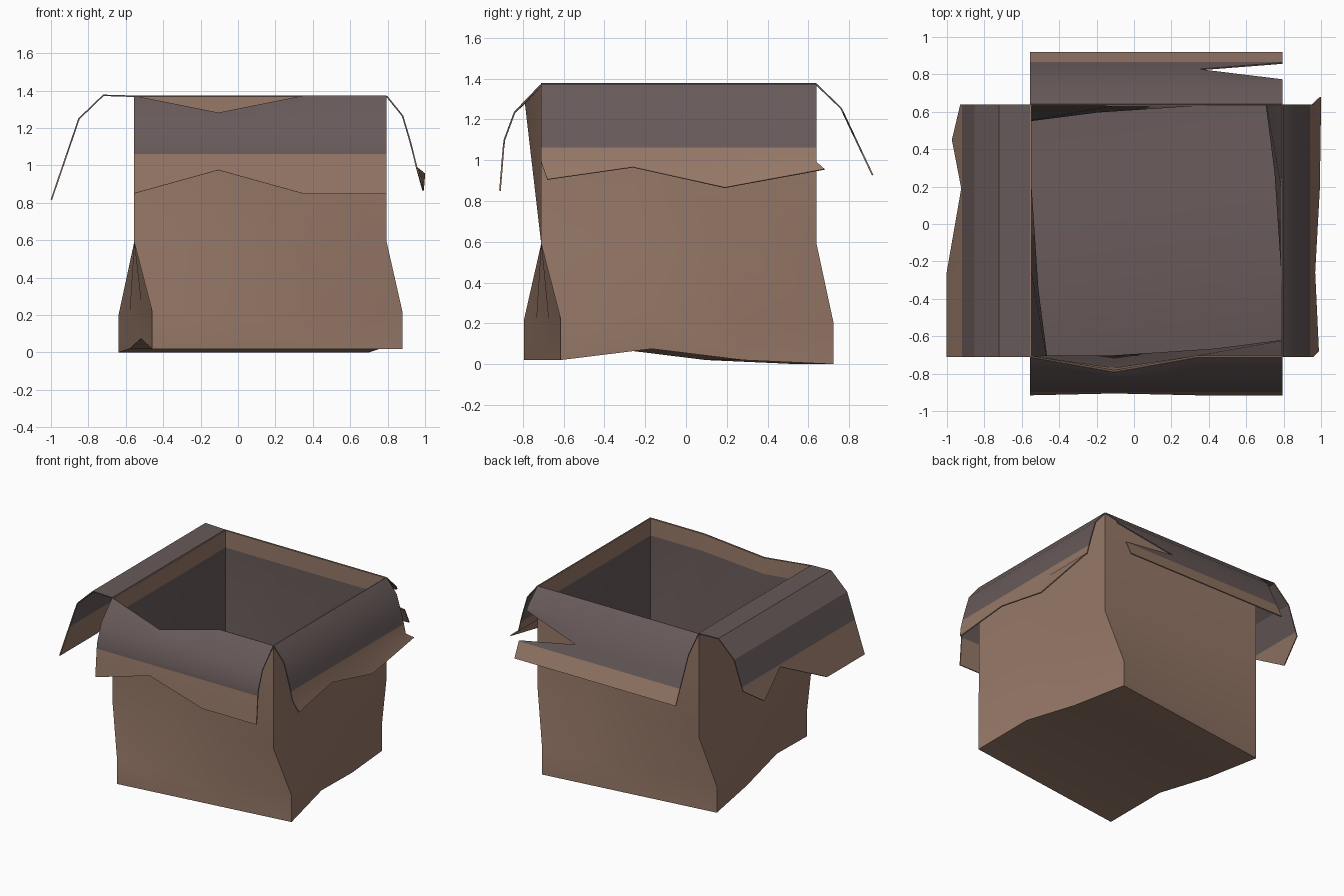
import bpy, bmesh, math
from mathutils import Vector, Matrix

if "Cube" in bpy.data.objects:
    bpy.data.objects.remove(bpy.data.objects["Cube"])


def material(name, rgb):
    m = bpy.data.materials.new(name)
    m.diffuse_color = (*rgb, 1)
    m.use_nodes = True
    m.node_tree.nodes["Principled BSDF"].inputs["Base Color"].default_value = m.diffuse_color
    return m


BROWN = material("cardboard brown", (0.305, 0.188, 0.137))
GREY = material("inner grey brown", (0.138, 0.101, 0.101))

X0, X1, Y0, Y1, TOP = -0.555, 0.795, -0.71, 0.64, 1.37
XS = [X0, -0.105, 0.345, X1]
YS = [Y0, -0.26, 0.19, Y1]


def finish(name, bm, mats, offset, mat_shift=0):
    """Turn a sheet into thin board and shade it."""
    bmesh.ops.remove_doubles(bm, verts=bm.verts, dist=0.0005)
    me = bpy.data.meshes.new(name)
    bm.to_mesh(me)
    bm.free()
    ob = bpy.data.objects.new(name, me)
    bpy.context.collection.objects.link(ob)
    for m in mats:
        me.materials.append(m)
    mod = ob.modifiers.new("board", 'SOLIDIFY')
    mod.thickness = 0.008
    mod.offset = offset
    mod.material_offset = mat_shift
    bpy.ops.object.select_all(action='DESELECT')
    ob.select_set(True)
    bpy.context.view_layer.objects.active = ob
    bpy.ops.object.modifier_apply(modifier=mod.name)
    bpy.ops.object.shade_smooth_by_angle(angle=math.radians(25))
    return ob


def grid(bm, rows, mats, closed=False, skip=()):
    """Quads between rows of points, one material index per band."""
    vs = [[bm.verts.new(p) for p in r] for r in rows]
    n = len(rows[0])
    for r in range(len(rows) - 1):
        if r in skip:
            continue
        for c in range(n if closed else n - 1):
            d = (c + 1) % n
            f = bm.faces.new((vs[r][c], vs[r + 1][c], vs[r + 1][d], vs[r][d]))
            f.material_index = mats[r]
    return vs


# box body: square rings, the lower two twisted about the centre
centre = Vector((0.12, -0.035, 0))
base = [(x, Y0) for x in XS[:3]] + [(X1, y) for y in YS[:3]]
base += [(x, Y1) for x in XS[:0:-1]] + [(X0, y) for y in YS[:0:-1]]
lift = [0.02] * 4 + [0.075, 0.02] + [0.0] * 4 + [0.02, 0.075]
twist = Matrix.Rotation(math.radians(7.65), 3, 'Z')


def ring(z, twisted):
    pts = []
    for (x, y), h in zip(base, lift):
        p = Vector((x, y, 0))
        if twisted:
            p = centre + twist @ (p - centre)
            p.z = z + h
        else:
            p.z = z
        pts.append(p)
    return pts


rim, waist = ring(TOP, False), ring(0.59, False)
rim[1] = Vector((-0.105, -0.79, 1.28))          # dent in the front rim
band = [a.lerp(b, 0.165) for a, b in zip(rim, waist)]
bm = bmesh.new()
v = grid(bm, [rim, band, waist, ring(0.2, True), ring(0, True)],
         [0, 1, 1, 1], closed=True)[-1]
for idx in ((0, 11, 4, 3, 2, 1), (11, 10, 5, 4), (10, 9, 8, 7, 6, 5)):
    f = bm.faces.new([v[i] for i in idx])
    f.material_index = 1
# slots: rim band is brown on both sides, the rest grey inside
finish("box_body", bm, [BROWN, BROWN, GREY], -1, 1)


def flap(name, rows, mats, skip=()):
    bm = bmesh.new()
    grid(bm, rows, mats, skip=skip)
    finish(name, bm, [BROWN, GREY], 0)


# left flap with torn tip
ys = [Y0, -0.26, 0.19, 0.45, Y1]
tip = [-0.998, -0.998, -0.92, -0.97, -0.925]
rows = [[(x, y, z) for y in ys] for x, z in
        ((X0, TOP), (-0.72, 1.375), (-0.85, 1.25), (-0.915, 1.06))]
rows.append([(x, y, 1.25 - (-0.85 - x) * 2.93) for x, y in zip(tip, ys)])
flap("left_flap", rows, [1, 1, 1, 0])

# right flap with wavy tip
rows = [[(x, y, z) for y in YS] for x, z in
        ((X1, TOP), (0.88, 1.265), (0.92, 1.13), (0.938, 1.06), (0.955, 0.99))]
rows.append([(0.985, -0.68, 0.905), (0.965, -0.26, 0.965),
             (0.99, 0.19, 0.865), (0.997, 0.68, 0.955)])
flap("right_flap", rows, [1, 1, 1, 0, 0])

# front flap, hinge follows the rim dent
rows = [[(x, y, z) for x in XS] for y, z in
        ((Y0, TOP), (-0.84, 1.235), (-0.89, 1.1), (-0.895, 1.06), (-0.912, 0.85))]
rows[0][1] = tuple(rim[1])
rows[4][1] = (XS[1], -0.902, 0.975)
flap("front_flap", rows, [1, 1, 1, 0])


# back flap with a slit torn in from the right edge
def slope(y):
    return 1.255 - (y - 0.76) * 2.12


xs = [X0, 0.345, X1]
rows = [[(x, Y1, TOP) for x in xs]]
for yy in ((0.76,) * 3, (0.825, 0.825, 0.77), (0.825, 0.825, 0.86),
           (0.863,) * 3, (0.915,) * 3):
    rows.append([(x, y, slope(y)) for x, y in zip(xs, yy)])
flap("back_flap", rows, [1, 1, 1, 1, 0], skip=(2,))
